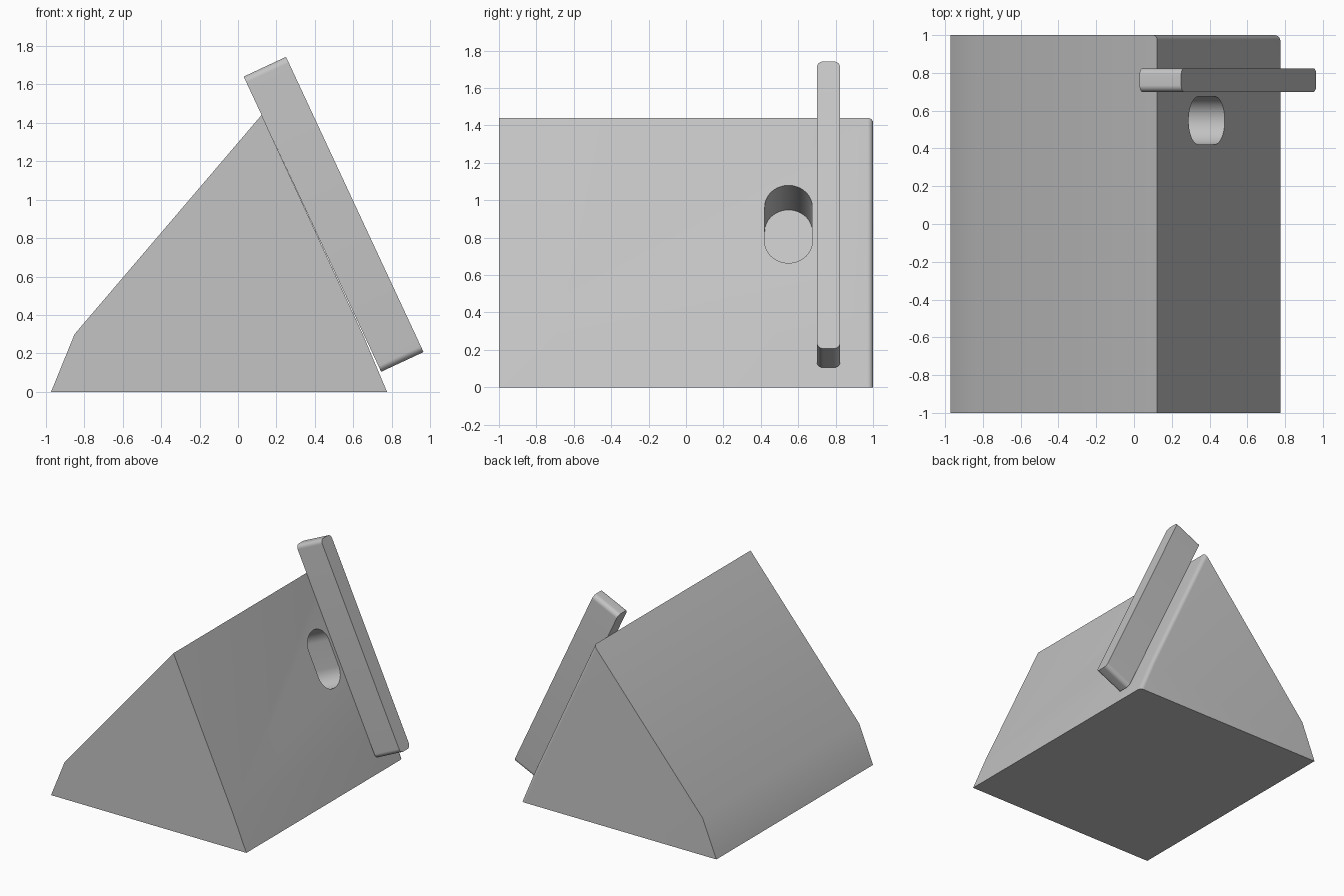
import bpy, bmesh
from math import pi, cos, sin
from mathutils import Vector, Matrix

cube = bpy.data.objects.get("Cube")
if cube:
    bpy.data.objects.remove(cube)

grey = bpy.data.materials.new("plain_grey")
grey.use_nodes = True
tone = (0.55, 0.55, 0.55, 1)
grey.diffuse_color = tone
grey.node_tree.nodes["Principled BSDF"].inputs["Base Color"].default_value = tone

# Directions of the sloping face: across, up the slope, outward
ACROSS = Vector((0, 1, 0))
UP = Vector((-0.715, 0, 1.535)).normalized()
OUT = ACROSS.cross(UP)


def rounded_rect(width, length, radius, steps=10):
    """Outline of a rectangle with round corners, counter-clockwise."""
    a, b = width / 2 - radius, length / 2 - radius
    points = []
    for k, (sx, sy) in enumerate([(1, 1), (-1, 1), (-1, -1), (1, -1)]):
        for i in range(steps + 1):
            t = (k + i / steps) * pi / 2
            points.append((sx * a + radius * cos(t), sy * b + radius * sin(t)))
    return points


def prism(name, outline, sweep, round_edge=None):
    """Extrude an outline of 3D points along the sweep vector."""
    bm = bmesh.new()
    face = bm.faces.new([bm.verts.new(p) for p in outline])
    result = bmesh.ops.extrude_face_region(bm, geom=[face], use_keep_orig=True)
    moved = [v for v in result["geom"] if isinstance(v, bmesh.types.BMVert)]
    bmesh.ops.translate(bm, verts=moved, vec=sweep)
    bmesh.ops.remove_doubles(bm, verts=bm.verts, dist=1e-5)
    bmesh.ops.recalc_face_normals(bm, faces=bm.faces)
    if round_edge:
        edges = [e for e in bm.edges if round_edge(e)]
        bmesh.ops.bevel(bm, geom=edges, offset=0.03, segments=6,
                        profile=0.5, affect='EDGES')
    mesh = bpy.data.meshes.new(name)
    bm.to_mesh(mesh)
    bm.free()
    mesh.materials.append(grey)
    obj = bpy.data.objects.new(name, mesh)
    bpy.context.collection.objects.link(obj)
    return obj


def on_slope(centre, outline):
    return [centre + ACROSS * u + UP * v for u, v in outline]


def select(obj):
    bpy.ops.object.select_all(action='DESELECT')
    obj.select_set(True)
    bpy.context.view_layer.objects.active = obj


# Wedge body, with the rear edge of the sloping face rounded
profile = [(-0.972, 0), (0.775, 0), (0.653, 0.29), (0.123, 1.44), (-0.85, 0.3)]
body = prism("wedge_body", [Vector((x, -1, z)) for x, z in profile],
             Vector((0, 2, 0)),
             lambda e: all(v.co.y > 0.9 and v.co.x > 0 for v in e.verts))

# Slot sunk square to the sloping face
depth, mouth = 0.31, 0.05
slot_centre = Vector((0.385, 0.548, 0.872))
cutter = prism("slot_cutter",
               on_slope(slot_centre - OUT * depth,
                        rounded_rect(0.254, 0.457, 0.1269, 16)),
               OUT * (depth + mouth))
cutter.hide_render = True
cut = body.modifiers.new("slot", 'BOOLEAN')
cut.operation, cut.solver, cut.object = 'DIFFERENCE', 'EXACT', cutter
select(body)
bpy.ops.object.modifier_apply(modifier=cut.name)
bpy.data.objects.remove(cutter)

# Upright fin lying along the slope
fin = prism("slope_fin",
            on_slope(Vector((0.387, 0.762, 0.872)),
                     rounded_rect(0.125, 1.693, 0.035)),
            OUT * 0.243)

for obj in (body, fin):
    select(obj)
    bpy.ops.object.shade_smooth_by_angle(angle=pi / 6)
